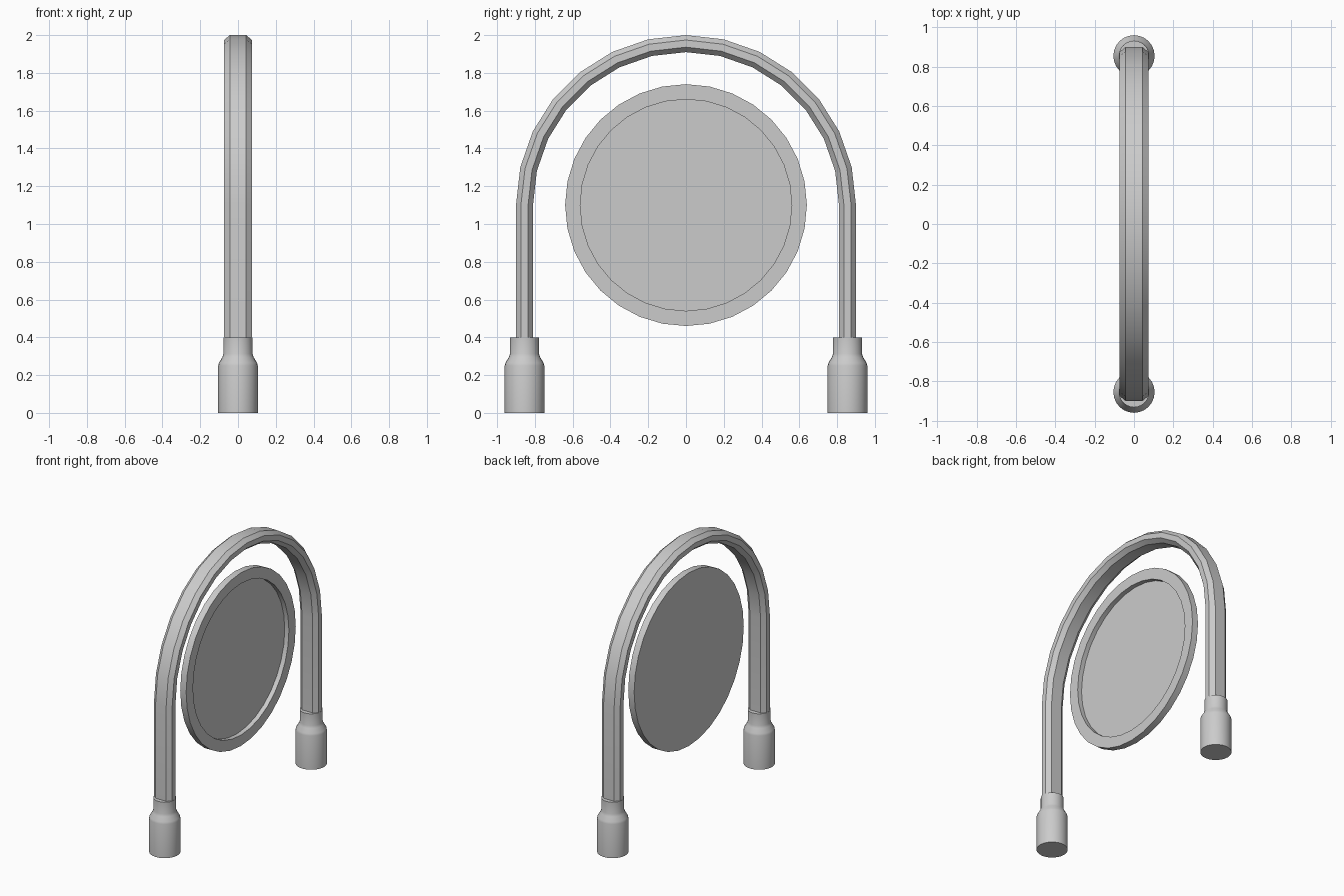
import bpy, bmesh, math

if "Cube" in bpy.data.objects:
    bpy.data.objects.remove(bpy.data.objects["Cube"])

R, ZC = 0.855, 1.1  # arch centreline radius and centre height


def finish(name, verts, faces):
    mesh = bpy.data.meshes.new(name)
    mesh.from_pydata(verts, [], faces)
    bm = bmesh.new()
    bm.from_mesh(mesh)
    bmesh.ops.remove_doubles(bm, verts=bm.verts, dist=1e-6)
    bmesh.ops.recalc_face_normals(bm, faces=bm.faces)
    bm.to_mesh(mesh)
    bm.free()
    ob = bpy.data.objects.new(name, mesh)
    bpy.context.collection.objects.link(ob)
    bpy.ops.object.select_all(action='DESELECT')
    ob.select_set(True)
    bpy.context.view_layer.objects.active = ob
    bpy.ops.object.shade_smooth_by_angle(angle=math.radians(30))
    return ob


def skin(name, rings):
    """Join equal-sized closed rings with quads and cap both ends."""
    n = len(rings[0])
    verts = [v for ring in rings for v in ring]
    faces = [(i * n + j, i * n + (j + 1) % n, (i + 1) * n + (j + 1) % n, (i + 1) * n + j)
             for i in range(len(rings) - 1) for j in range(n)]
    faces += [tuple(range(n)), tuple(range(len(verts) - n, len(verts)))]
    return finish(name, verts, faces)


# Arch tube: flattened octagon swept up, over and down
section = [(0.043, 0.045), (0.074, 0.019), (0.074, -0.019), (0.043, -0.045),
           (-0.043, -0.045), (-0.074, -0.019), (-0.074, 0.019), (-0.043, 0.045)]
SEG = 14
path = [(0.0, 0.38)] + [(math.pi * i / SEG, ZC) for i in range(SEG + 1)] + [(math.pi, 0.38)]
skin("arch_tube", [[(x, (R + d) * math.cos(a), z + (R + d) * math.sin(a)) for x, d in section]
                   for a, z in path])

# Foot sleeves: turned profile with a narrow neck
sleeve = [(0.105, 0), (0.105, 0.25), (0.101, 0.265), (0.083, 0.295), (0.077, 0.313), (0.077, 0.4)]
for side, label in ((-1, "front"), (1, "back")):
    skin(label + "_foot_sleeve",
         [[(r * math.cos(math.tau * k / 24), side * R + r * math.sin(math.tau * k / 24), z)
           for k in range(24)] for r, z in sleeve])

# Hanging disc: raised rim on the +x side, flat on the other
disc = [(0.64, -0.024), (0.64, 0.024), (0.56, 0.024), (0.56, -0.01)]
skin("round_panel",
     [[(x, r * math.sin(math.tau * k / 32), ZC + r * math.cos(math.tau * k / 32))
       for k in range(32)] for r, x in disc])
